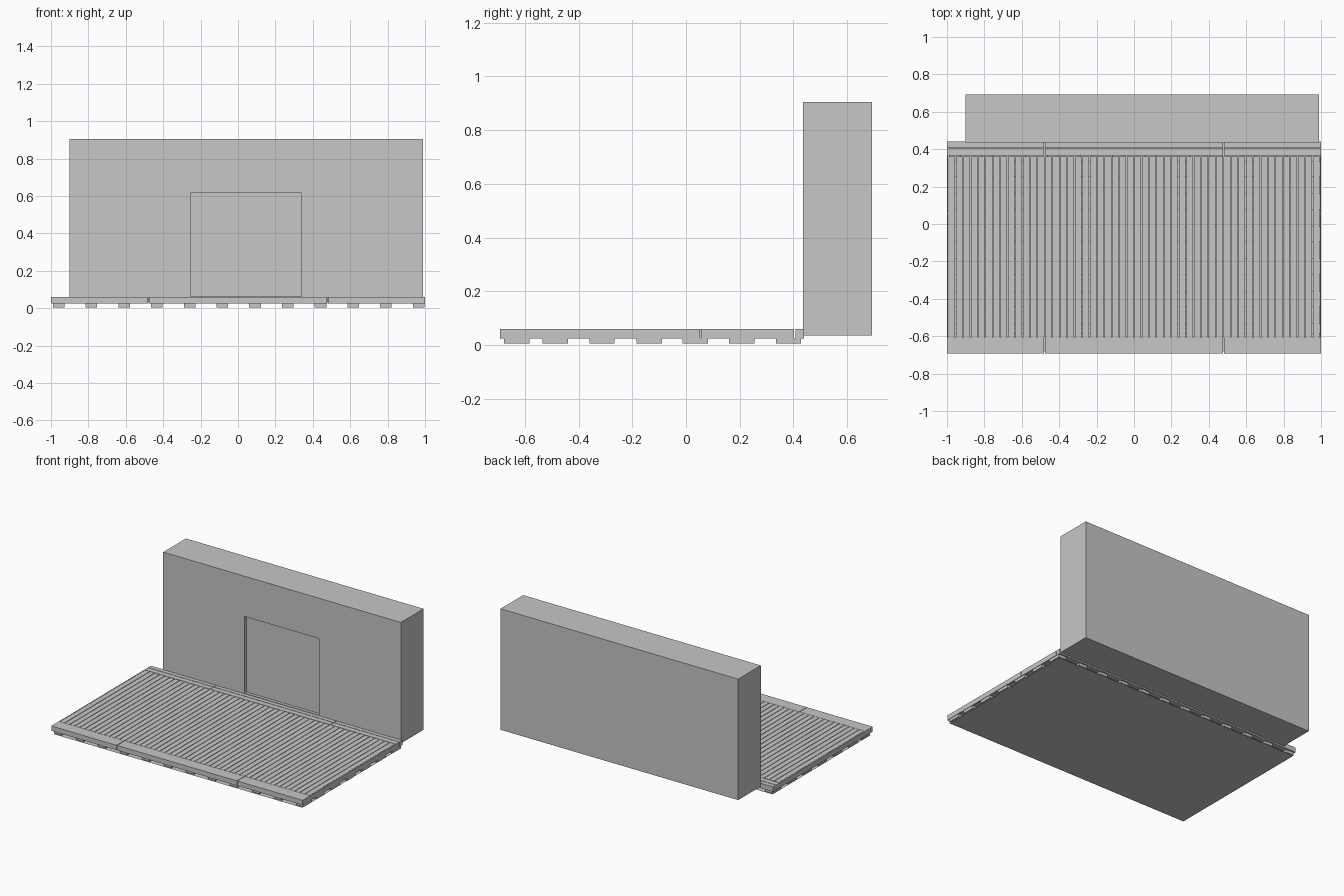
import bpy
import bmesh
from mathutils import Matrix, Vector

old = bpy.data.objects.get("Cube")
if old:
    bpy.data.objects.remove(old, do_unlink=True)

grey = bpy.data.materials.new("plain grey")
grey.use_nodes = True
colour = (0.57, 0.57, 0.57, 1)
grey.diffuse_color = colour
grey.node_tree.nodes["Principled BSDF"].inputs["Base Color"].default_value = colour


def add_box(bm, x, y, z):
    """Add a box given its (low, high) range on each axis; return its vertices."""
    ranges = (x, y, z)
    centre = Vector([(a + b) / 2 for a, b in ranges])
    size = [b - a for a, b in ranges]
    matrix = Matrix.Translation(centre) @ Matrix.Diagonal((*size, 1))
    return bmesh.ops.create_cube(bm, size=1, matrix=matrix)["verts"]


def finish(bm, name):
    bmesh.ops.recalc_face_normals(bm, faces=bm.faces)
    mesh = bpy.data.meshes.new(name)
    bm.to_mesh(mesh)
    bm.free()
    mesh.materials.append(grey)
    obj = bpy.data.objects.new(name, mesh)
    bpy.context.collection.objects.link(obj)
    return obj


def boxes(name, ranges):
    bm = bmesh.new()
    for r in ranges:
        add_box(bm, *r)
    return finish(bm, name)


DECK_Z = (0.025, 0.06)
FRONT, BACK = -0.693, 0.44
GAP = 0.004
JOINT = 0.478

# Decking slats running front to back
COUNT, EDGE = 50, 0.994
pitch = 2 * EDGE / COUNT
boxes("deck_slats", [
    ((-EDGE + i * pitch + GAP / 2, -EDGE + (i + 1) * pitch - GAP / 2),
     (-0.606, 0.362), DECK_Z) for i in range(COUNT)])

# Border boards across the front and back, each in three lengths
lengths = [(-1, -JOINT - GAP / 2), (-JOINT + GAP / 2, JOINT - GAP / 2), (JOINT + GAP / 2, 1)]
for name, y in (("front_border", (FRONT, -0.608)),
                ("back_inner_border", (0.366, 0.403)),
                ("back_outer_border", (0.407, BACK))):
    boxes(name, [(x, y, DECK_Z) for x in lengths])

# Thin edge trims on both sides, each in two lengths
for name, x in (("right_trim", (-1, -EDGE)), ("left_trim", (EDGE, 1))):
    boxes(name, [(x, (-0.608, 0.053), DECK_Z), (x, (0.056, 0.366), DECK_Z)])

# Grid of support blocks under the deck
rows = (-0.63, -0.487, -0.313, -0.137, 0.034, 0.208, 0.382)
boxes("support_blocks", [
    ((-0.99 + i * 0.175, -0.928 + i * 0.175), (y - 0.047, y + 0.047), (0.005, DECK_Z[0]))
    for i in range(12) for y in rows])

# Ground sheet below the blocks
bm = bmesh.new()
bmesh.ops.create_grid(bm, x_segments=1, y_segments=1, size=1,
                      matrix=Matrix.Translation((0, -0.126, 0)) @ Matrix.Diagonal((0.99, 0.556, 1, 1)))
finish(bm, "ground_sheet")

# Wall with a shallow rectangular recess in its front
bm = bmesh.new()
add_box(bm, (-0.9, 0.99), (0.436, 0.693), (0.035, 0.905))
bm.normal_update()
front = min(bm.faces, key=lambda f: f.calc_center_median().y)
bmesh.ops.inset_region(bm, faces=[front], thickness=0.1, use_even_offset=True)
middle = front.calc_center_median()
for v in front.verts:
    v.co.x = -0.255 if v.co.x < middle.x else 0.34
    v.co.z = 0.064 if v.co.z < middle.z else 0.615
bmesh.ops.inset_region(bm, faces=[front], thickness=0)
for v in front.verts:
    v.co.y += 0.022
finish(bm, "wall")
